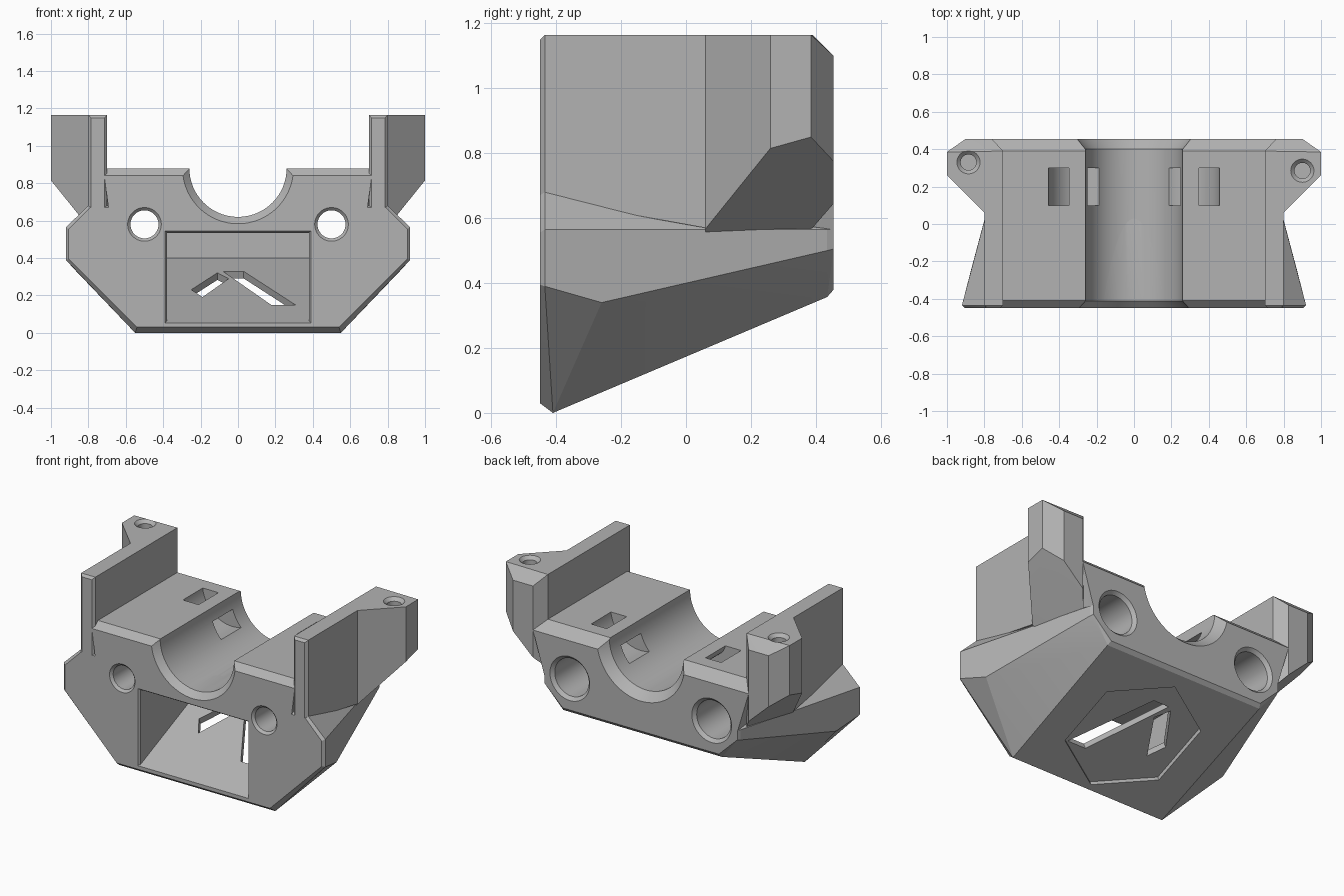
import bpy, bmesh
from math import sin, cos, pi, radians, atan
from mathutils import Vector, Matrix

if "Cube" in bpy.data.objects:
    bpy.data.objects.remove(bpy.data.objects["Cube"], do_unlink=True)

grey = bpy.data.materials.new("plain grey")
grey.use_nodes = True
GREY = (0.45, 0.45, 0.45, 1)
grey.diffuse_color = GREY
for node in grey.node_tree.nodes:
    if node.type == 'BSDF_PRINCIPLED':
        node.inputs["Base Color"].default_value = GREY


def finish(bm, name):
    bmesh.ops.recalc_face_normals(bm, faces=bm.faces)
    mesh = bpy.data.meshes.new(name)
    bm.to_mesh(mesh)
    bm.free()
    mesh.materials.append(grey)
    obj = bpy.data.objects.new(name, mesh)
    bpy.context.scene.collection.objects.link(obj)
    return obj


def hull(name, points, side=0):
    """Convex solid; side 0 is symmetric, otherwise x is multiplied by side."""
    bm = bmesh.new()
    for s in ((1, -1) if side == 0 else (side,)):
        for x, y, z in points:
            bm.verts.new((x * s, y, z))
    res = bmesh.ops.convex_hull(bm, input=bm.verts)
    loose = [v for v in bm.verts if not v.link_faces]
    bmesh.ops.delete(bm, geom=loose, context='VERTS')
    bmesh.ops.dissolve_limit(bm, angle_limit=radians(0.5),
                             verts=bm.verts, edges=bm.edges)
    return finish(bm, name)


def loft(name, rings):
    """Closed solid through rings of equal point count."""
    bm = bmesh.new()
    rows = [[bm.verts.new(p) for p in ring] for ring in rings]
    n = len(rows[0])
    for a, b in zip(rows, rows[1:]):
        for i in range(n):
            j = (i + 1) % n
            bm.faces.new((a[i], a[j], b[j], b[i]))
    bm.faces.new(rows[0])
    bm.faces.new(rows[-1])
    return finish(bm, name)


def lathe(name, profile, origin, axis, sides=64):
    """Round solid: profile is (distance along axis, radius)."""
    rings = []
    for d, r in profile:
        ring = []
        for i in range(sides):
            a, b = r * cos(2 * pi * i / sides), r * sin(2 * pi * i / sides)
            p = (a, d, b) if axis == 'Y' else (a, b, d)
            ring.append(Vector(p) + Vector(origin))
        rings.append(ring)
    return loft(name, rings)


def prism(name, outline, low, high, matrix):
    return loft(name, [[matrix @ Vector((x, y, h)) for x, y in outline]
                       for h in (low, high)])


def cut(obj, cutters):
    for c in cutters:
        mod = obj.modifiers.new("cut", 'BOOLEAN')
        mod.operation = 'DIFFERENCE'
        mod.solver = 'EXACT'
        mod.object = c
    bpy.context.view_layer.update()
    graph = bpy.context.evaluated_depsgraph_get()
    mesh = bpy.data.meshes.new_from_object(obj.evaluated_get(graph))
    obj.modifiers.clear()
    obj.data = mesh


# Lower body: chamfered front, tapering sides, rising underside
lower_body = hull("lower_body", [
    (.54, -.45, .03), (.905, -.45, .395), (.905, -.45, .555), (.79, -.45, .67),
    (.55, -.41, 0), (.92, -.435, .39), (.92, -.435, .565), (.80, -.435, .68),
    (.875, -.26, .34),
    (.56, .435, .357), (.55, .455, .38), (.69, .435, .5), (.68, .455, .505),
    (.69, .435, .565), (.68, .455, .565)])

# Deck with chamfered front and back top edges
deck = hull("deck", [
    (.69, -.45, .65), (.715, -.45, .84), (.70, -.41, .88),
    (.70, .39, .88), (.76, .455, .82), (.68, .455, .555)])

# Side walls and the flared ears behind them
ears = {}
for side, label in ((1, "left"), (-1, "right")):
    wall = [(x, -.45, z) for x in (.715, .785) for z in (.66, 1.15)]
    wall += [(x, -.435, z) for x in (.70, .80) for z in (.66, 1.165)]
    wall += [(.70, .1, .58), (.80, .1, .61), (.80, .06, .57),
             (.70, .1, 1.165), (.80, .1, 1.165)]
    hull(label + "_wall", wall, side)
    ears[side] = hull(label + "_ear", [
        (.70, .06, 1.165), (.80, .06, 1.165), (1, .26, 1.165),
        (1, .385, 1.165), (.70, .39, 1.165), (.90, .455, 1.10),
        (.76, .455, 1.10), (.80, .06, .567), (1, .26, .815),
        (1, .385, .85), (.90, .455, .775), (.76, .455, .645),
        (.70, .39, .57), (.70, .06, .48)], side)

# Cradle bore with flared ends
cutters = [lathe("bore_cutter", [(-.5, .345), (-.412, .26), (.40, .26), (.5, .35)],
                 (0, 0, .88), 'Y', 96)]

# Front pocket with a sloping floor, and its bevelled rim
cutters.append(hull("pocket_cutter", [
    (.38, -.5, .032), (.38, -.5, .535), (.38, .36, .40), (.38, .36, .535)]))
cutters.append(hull("pocket_rim_cutter", [
    (.40, -.465, .04), (.40, -.465, .555), (.375, -.43, .07), (.375, -.43, .53)]))

for s in (1, -1):
    # Stepped bolt holes, wide at the back
    cutters.append(lathe("bolt_hole_cutter", [
        (-.5, .14), (-.435, .075), (-.2, .075), (-.2, .12),
        (.435, .12), (.5, .185)], (.5 * s, 0, .58), 'Y'))
    # Curved strap channels from the deck into the bore
    angles = [radians(170 + 10 * i) for i in range(21)]
    arc = [(r * cos(a), r * sin(a)) for r, seq in
           ((.21, angles), (.10, angles[::-1])) for a in seq]
    cutters.append(loft("strap_channel_cutter", [
        [((.25 + x) * s, y, .90 + z) for x, z in arc] for y in (.10, .30)]))

# Hexagonal recess and slanted vents through the underside
tilt = Matrix.Translation((0, -.01, .17)) @ Matrix.Rotation(atan(.426), 4, 'X')
hexagon = [(.40 * sin(i * pi / 3), .40 * cos(i * pi / 3)) for i in range(6)]
cutters.append(prism("recess_cutter", hexagon, -.1, .025, tilt))
for outline in ([(-.08, .25), (.03, .25), (.31, -.21), (.18, -.21)],
                [(-.25, 0), (-.11, .23), (-.05, .15), (-.19, -.10)]):
    cutters.append(prism("vent_cutter", outline, -.12, .12, tilt))

cut(lower_body, cutters)
cut(deck, cutters)

# Screw holes in the ear tops
for side, x, y in ((1, .90, .285), (-1, -.885, .33)):
    hole = lathe("ear_hole_cutter", [(.92, .042), (1.145, .042), (1.2, .097)],
                 (x, y, 0), 'Z', 40)
    cut(ears[side], [hole])
    cutters.append(hole)

for c in cutters:
    bpy.data.objects.remove(c, do_unlink=True)

# Smooth the round surfaces and keep the edges sharp
bpy.ops.object.select_all(action='DESELECT')
for obj in bpy.context.scene.objects:
    if obj.type == 'MESH':
        obj.select_set(True)
        bpy.context.view_layer.objects.active = obj
bpy.ops.object.shade_smooth_by_angle(angle=radians(11))
